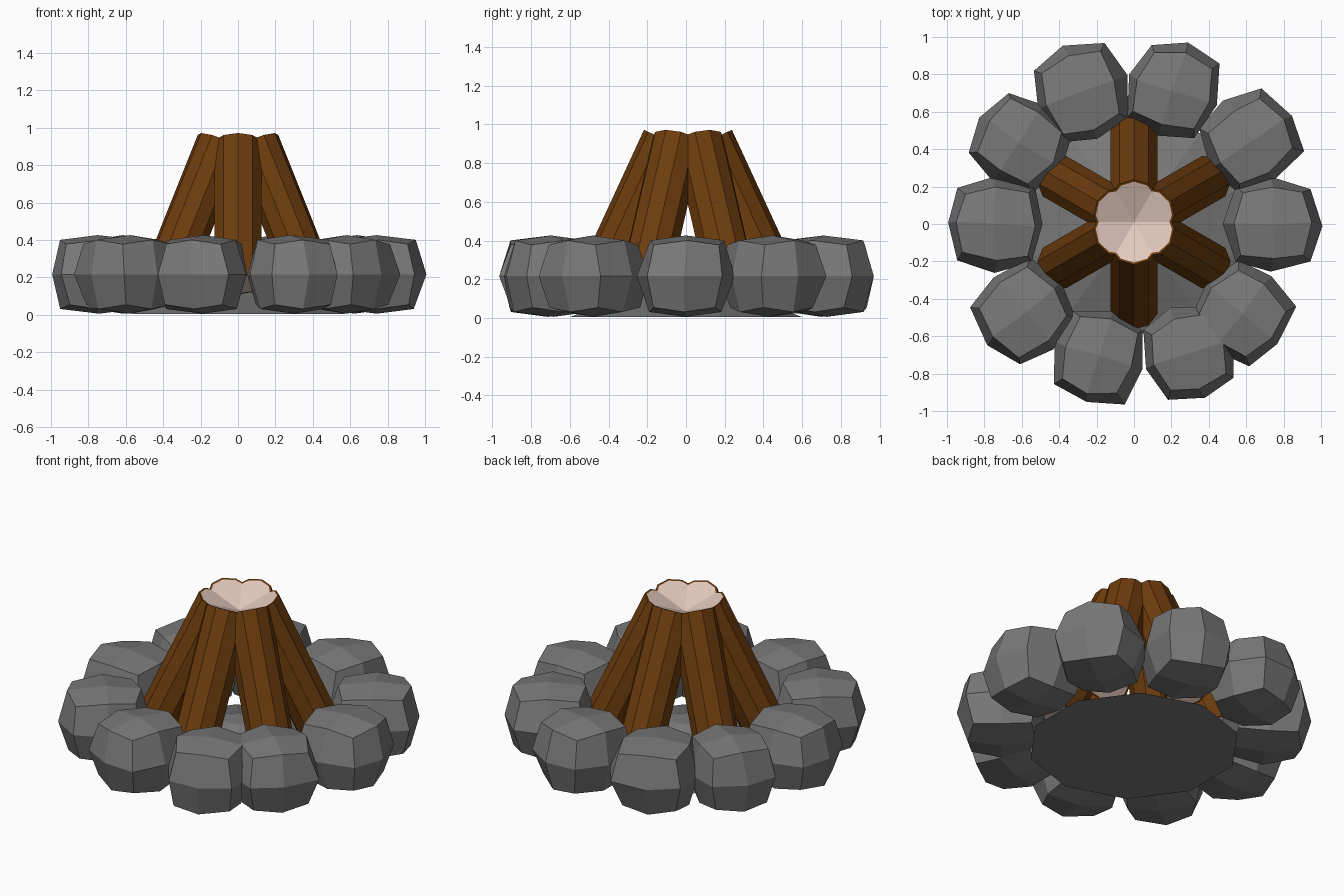
import bpy, bmesh, math, random
from mathutils import Vector, Matrix

if "Cube" in bpy.data.objects:
    bpy.data.objects.remove(bpy.data.objects["Cube"])

random.seed(4)


def material(name, rgb):
    m = bpy.data.materials.new(name)
    m.diffuse_color = (*rgb, 1)
    m.use_nodes = True
    m.node_tree.nodes["Principled BSDF"].inputs["Base Color"].default_value = m.diffuse_color
    return m


STONE = material("stone grey", (0.19, 0.19, 0.19))
BARK = material("bark brown", (0.155, 0.046, 0.004))
WOOD = material("cut wood", (0.77, 0.59, 0.51))


def finish(name, bm, *mats):
    bmesh.ops.recalc_face_normals(bm, faces=bm.faces)
    me = bpy.data.meshes.new(name)
    bm.to_mesh(me)
    bm.free()
    for m in mats:
        me.materials.append(m)
    ob = bpy.data.objects.new(name, me)
    bpy.context.collection.objects.link(ob)
    return ob


def stone(i, x, y):
    """Rounded 2x2x2 block, turned to face the fire."""
    bm = bmesh.new()
    bmesh.ops.create_cube(bm, size=2)
    bmesh.ops.subdivide_edges(bm, edges=bm.edges[:], cuts=1, use_grid_fill=True)
    for v in bm.verts:
        n = sum(abs(c) > 0.5 for c in v.co)
        if n == 3:
            flat, up = 0.64, 0.77
        elif n == 2:
            flat, up = (0.77, 0.88) if abs(v.co.z) > 0.5 else (0.78, 1)
        else:
            flat, up = 1, 1
        v.co = Vector((v.co.x * 0.26 * flat, v.co.y * 0.25 * flat, v.co.z * 0.21 * up))
        v.co += Vector([random.uniform(-0.012, 0.012) for _ in range(2)] + [0])
    yaw = math.atan2(y, x) + random.uniform(-0.06, 0.06)
    bm.transform(Matrix.Translation((x, y, 0.216)) @ Matrix.Rotation(yaw, 4, 'Z'))
    finish(f"ring_stone_{i}", bm, STONE)


def log(i, angle, sides=10):
    """Leaning log with inset pale ends."""
    out = Vector((math.cos(angle), math.sin(angle), 0))
    top = out * 0.108 + Vector((0, 0.01, 0.917))
    bottom = out * 0.455 + Vector((0, 0.01, 0.165))
    axis = (top - bottom).normalized()
    side = Vector((0, 0, 1)).cross(out)
    front = side.cross(axis)
    bm = bmesh.new()
    rings = []
    for p in (bottom, top):
        rings.append([bm.verts.new(p + 0.131 * (front * math.cos(a) + side * math.sin(a)))
                      for a in (k * math.tau / sides for k in range(sides))])
    for k in range(sides):
        j = (k + 1) % sides
        bm.faces.new((rings[0][k], rings[0][j], rings[1][j], rings[1][k]))
    caps = [bm.faces.new(r) for r in rings]
    bmesh.ops.recalc_face_normals(bm, faces=bm.faces)
    bmesh.ops.inset_individual(bm, faces=caps, thickness=0.012)
    for f in caps:
        f.material_index = 1
    finish(f"log_{i}", bm, BARK, WOOD)


# Ring of stones
centres = [(0.74, 0), (0.625, 0.445), (0.21, 0.715), (-0.28, 0.705), (-0.61, 0.435),
           (-0.74, 0), (-0.59, -0.47), (-0.19, -0.705), (0.29, -0.69), (0.58, -0.47)]
for i, (x, y) in enumerate(centres):
    stone(i, x, y)

# Six leaning logs
for i in range(6):
    log(i, math.radians(30 + 60 * i))

# Low mound under the logs
bm = bmesh.new()
bmesh.ops.create_cone(bm, cap_ends=True, cap_tris=False, segments=10,
                      radius1=0.6, radius2=0.08, depth=0.19,
                      matrix=Matrix.Translation((0, 0, 0.1)))
finish("ash_mound", bm, STONE)
